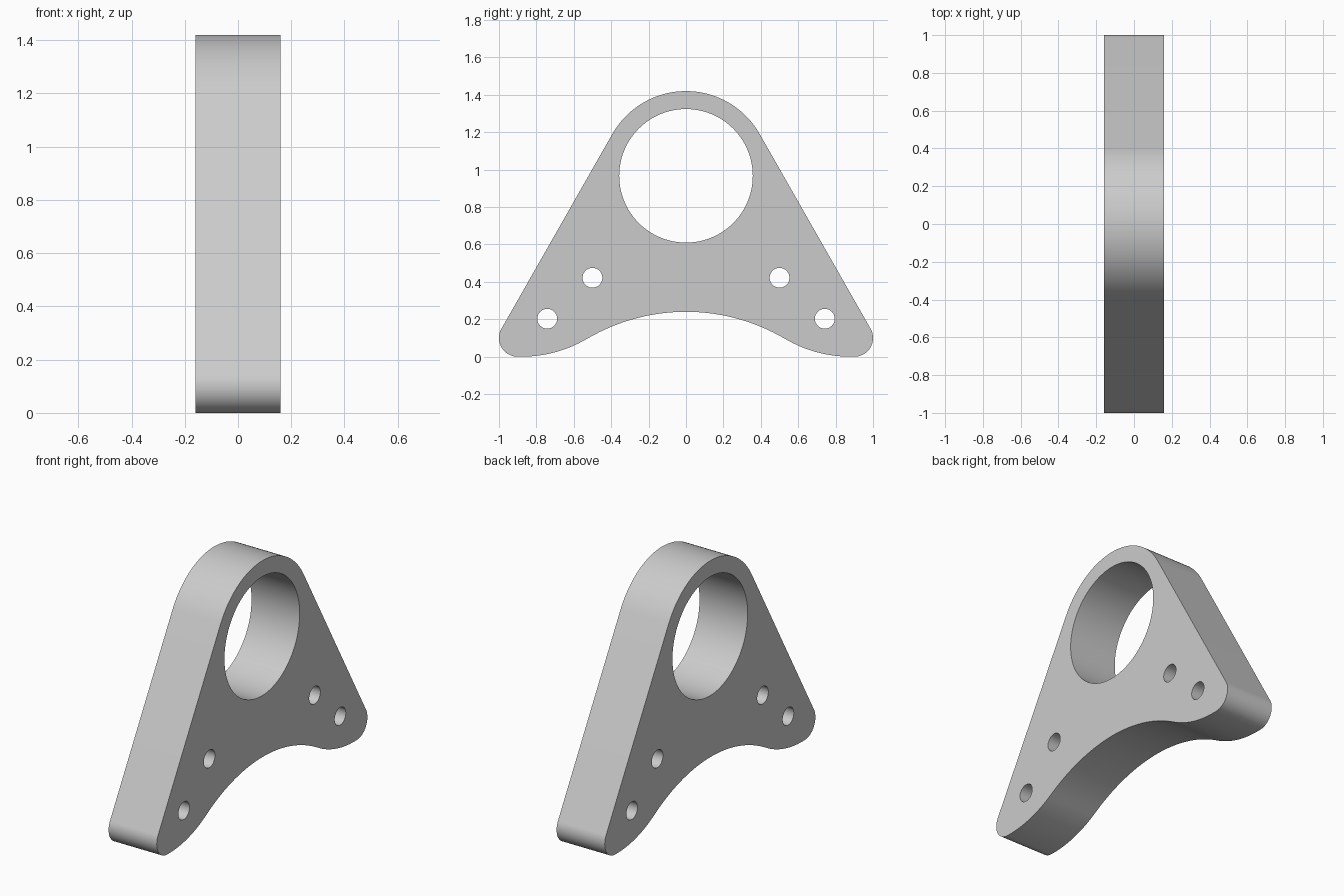
import bpy
import bmesh
from math import cos, sin, radians, pi

if "Cube" in bpy.data.objects:
    bpy.data.objects.remove(bpy.data.objects["Cube"])

THICKNESS = 0.32
RING_Z = 0.967
SIDE = 29.5   # direction of the sloping side's normal, degrees
UNDER = 30.6  # slope where the two lower curves meet, degrees


def arc(cy, cz, radius, start, end, steps):
    """Points along an arc in the y-z plane, angles in degrees."""
    angles = [radians(start + (end - start) * i / steps) for i in range(steps + 1)]
    return [(cy + radius * cos(a), cz + radius * sin(a)) for a in angles]


def circle(cy, cz, radius, steps):
    return arc(cy, cz, radius, 0, 360, steps)[:-1]


# Half outline from crown to underside: crown, foot corner, foot sole, arch
arch_radius, sole_radius = 1.04, 0.69
half = arc(0, RING_Z, 0.453, 90, SIDE, 32)
half += arc(0.9, 0.1, 0.1, SIDE, -90, 20)
half += arc(0.88, sole_radius, sole_radius, -90, -90 - UNDER, 16)
half += arc(0, 0.24 - arch_radius, arch_radius, 90 - UNDER, 90, 24)[1:]
outline = half + [(-y, z) for y, z in half[-2:0:-1]]

# Large bore and mirrored bolt holes
loops = [outline, circle(0, RING_Z, 0.357, 96)]
for side in (-1, 1):
    for y, z in ((0.5, 0.422), (0.742, 0.203)):
        loops.append(circle(side * y, z, 0.053, 32))

# Fill the profile and extrude it through the thickness
bm = bmesh.new()
edges = []
for loop in loops:
    verts = [bm.verts.new((-THICKNESS / 2, y, z)) for y, z in loop]
    edges += [bm.edges.new((v, verts[i - 1])) for i, v in enumerate(verts)]
bmesh.ops.triangle_fill(bm, edges=edges, use_beauty=True, use_dissolve=False)
result = bmesh.ops.extrude_face_region(bm, geom=bm.faces[:], use_keep_orig=True)
moved = [g for g in result["geom"] if isinstance(g, bmesh.types.BMVert)]
bmesh.ops.translate(bm, verts=moved, vec=(THICKNESS, 0, 0))
bmesh.ops.recalc_face_normals(bm, faces=bm.faces[:])

mesh = bpy.data.meshes.new("bracket_plate")
bm.to_mesh(mesh)
bm.free()
plate = bpy.data.objects.new("bracket_plate", mesh)
bpy.context.collection.objects.link(plate)

# Plain grey finish
grey = bpy.data.materials.new("plain_grey")
grey.use_nodes = True
colour = (0.6, 0.6, 0.6, 1)
grey.diffuse_color = colour
grey.node_tree.nodes["Principled BSDF"].inputs["Base Color"].default_value = colour
mesh.materials.append(grey)

bpy.ops.object.select_all(action="DESELECT")
plate.select_set(True)
bpy.context.view_layer.objects.active = plate
bpy.ops.object.shade_smooth_by_angle(angle=pi / 6)
